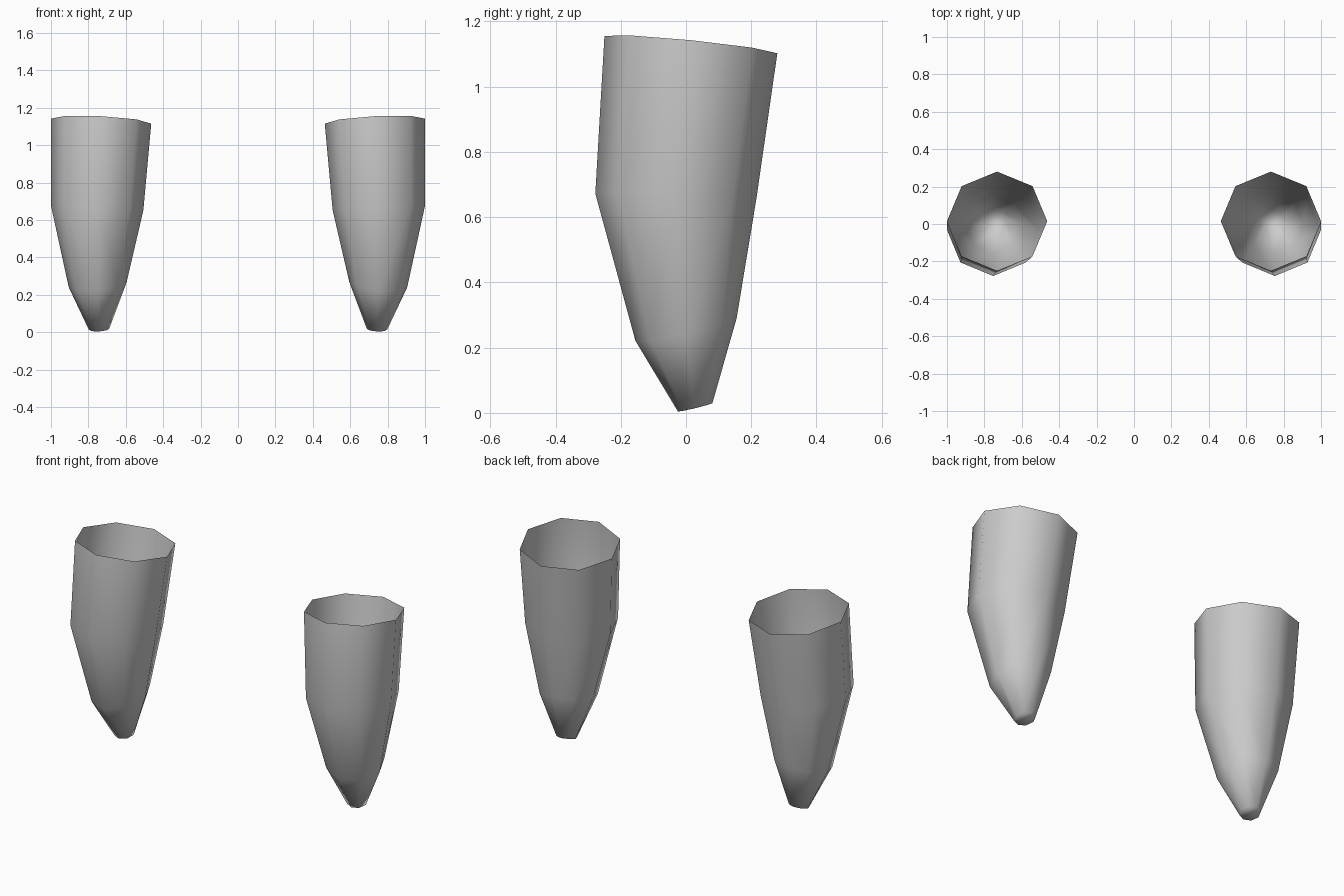
import bpy, bmesh, math

cube = bpy.data.objects.get("Cube")
if cube:
    bpy.data.objects.remove(cube, do_unlink=True)

SIDES = 8

grey = bpy.data.materials.new("plain grey")
grey.use_nodes = True
colour = (0.6, 0.6, 0.6, 1.0)
grey.diffuse_color = colour
grey.node_tree.nodes["Principled BSDF"].inputs["Base Color"].default_value = colour

# Tilted rings from tip to rim: centre x, y, z, radius x, radius y, slope along x, slope along y
RINGS = [
    (0.743, 0.028, 0.017, 0.055, 0.053, -0.05, 0.24),
    (0.750, 0.000, 0.255, 0.155, 0.155, -0.09, 0.22),
    (0.753, -0.031, 0.665, 0.247, 0.247, 0.05, -0.03),
    (0.732, 0.015, 1.129, 0.268, 0.265, 0.05, -0.10),
]


def hollow_cone(name, side):
    """Open-topped tapered shell; side is +1 for left, -1 for right."""
    bm = bmesh.new()
    loops = []
    for cx, cy, cz, rx, ry, sx, sy in RINGS:
        loop = []
        for i in range(SIDES):
            a = 2 * math.pi * i / SIDES
            dx, dy = rx * math.cos(a), ry * math.sin(a)
            loop.append(bm.verts.new((side * (cx + dx), cy + dy, cz + sx * dx + sy * dy)))
        loops.append(loop)
    # Walls
    for low, high in zip(loops, loops[1:]):
        for i in range(SIDES):
            j = (i + 1) % SIDES
            bm.faces.new((low[i], low[j], high[j], high[i]))
    # Closed tip
    bm.faces.new(loops[0][::-1])
    if side < 0:
        bmesh.ops.reverse_faces(bm, faces=bm.faces[:])
    for f in bm.faces:
        f.smooth = True
    mesh = bpy.data.meshes.new(name)
    bm.to_mesh(mesh)
    bm.free()
    mesh.materials.append(grey)
    obj = bpy.data.objects.new(name, mesh)
    bpy.context.collection.objects.link(obj)
    return obj


hollow_cone("left_tapered_sleeve", 1)
hollow_cone("right_tapered_sleeve", -1)
